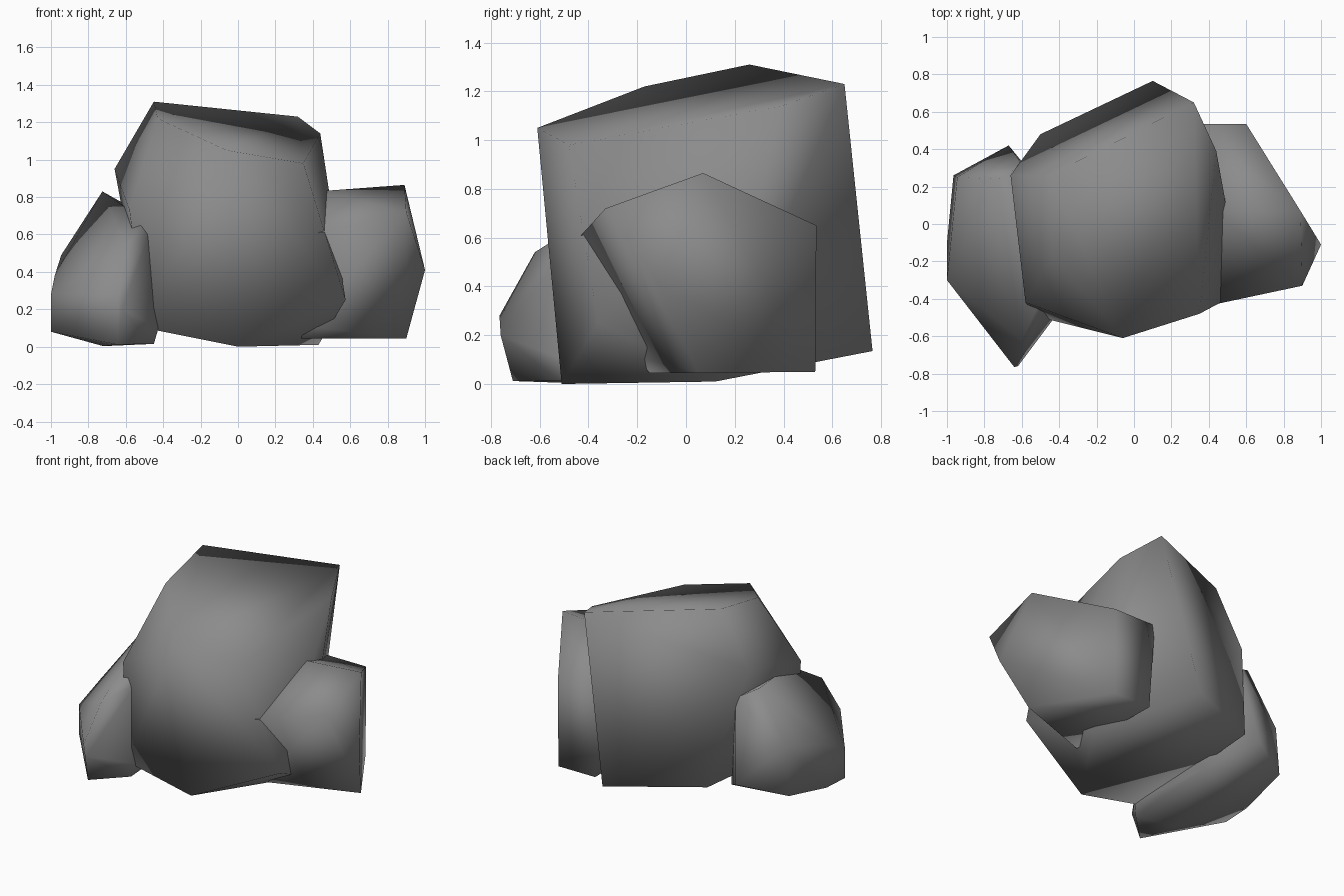
import bpy, bmesh, math

# Dark stone
stone = bpy.data.materials.new("dark_stone")
stone.diffuse_color = (.26, .26, .26, 1)


def rock(name, points):
    """Chiselled boulder: convex hull of a few corner points, smooth shaded."""
    bm = bmesh.new()
    for p in points:
        bm.verts.new(p)
    bmesh.ops.convex_hull(bm, input=bm.verts)
    loose = [v for v in bm.verts if not v.link_faces]
    bmesh.ops.delete(bm, geom=loose, context='VERTS')
    bmesh.ops.dissolve_limit(bm, angle_limit=math.radians(3),
                             verts=bm.verts, edges=bm.edges)
    bmesh.ops.recalc_face_normals(bm, faces=bm.faces)
    for f in bm.faces:
        f.smooth = True
    me = bpy.data.meshes.new(name)
    bm.to_mesh(me)
    bm.free()
    me.materials.append(stone)
    ob = bpy.data.objects.new(name, me)
    bpy.context.collection.objects.link(ob)
    return ob


# Tall central boulder
rock("main_boulder", [
    # sloping top
    (-.45, .26, 1.31), (.32, .65, 1.23), (.44, .39, 1.14),
    (.35, -.48, .98), (-.06, -.61, 1.05), (-.43, -.17, 1.22),
    # shoulders
    (-.66, .26, .95), (-.58, -.42, .73), (.575, -.36, .25),
    # base
    (-.50, -.50, .10), (0, -.51, .0), (.43, .12, .01),
    (.10, .765, .135), (-.50, .48, .18),
])

# Right boulder
rock("right_boulder", [
    # top ridge
    (.89, .07, .865), (.42, .07, .83),
    # front and outer corners
    (.90, -.33, .72), (.43, -.43, .61), (1.0, -.11, .41),
    # back face
    (.60, .535, .65), (.28, .535, .65), (.60, .53, .05), (.32, .53, .05),
    # base
    (.90, .05, .045), (.34, -.15, .045), (.35, -.20, .11),
])

# Small left boulder
rock("left_boulder", [
    # peak and shoulders
    (-.725, .24, .83), (-.60, .32, .76), (-.945, .25, .49),
    (-.50, -.41, .675), (-.60, -.62, .54), (-.47, -.45, .61),
    # nose and outer side
    (-.64, -.765, .28), (-.62, -.76, .20), (-1.0, -.30, .28),
    (-.98, -.10, .38), (-1.0, -.10, .09), (-.965, .26, .16),
    # back and base
    (-.67, .42, .22), (-.645, -.71, .012), (-.72, -.45, .003),
    (-.45, -.52, .015), (-.425, -.50, .10),
    (-.45, .15, .06), (-1.0, -.30, .08),
])
